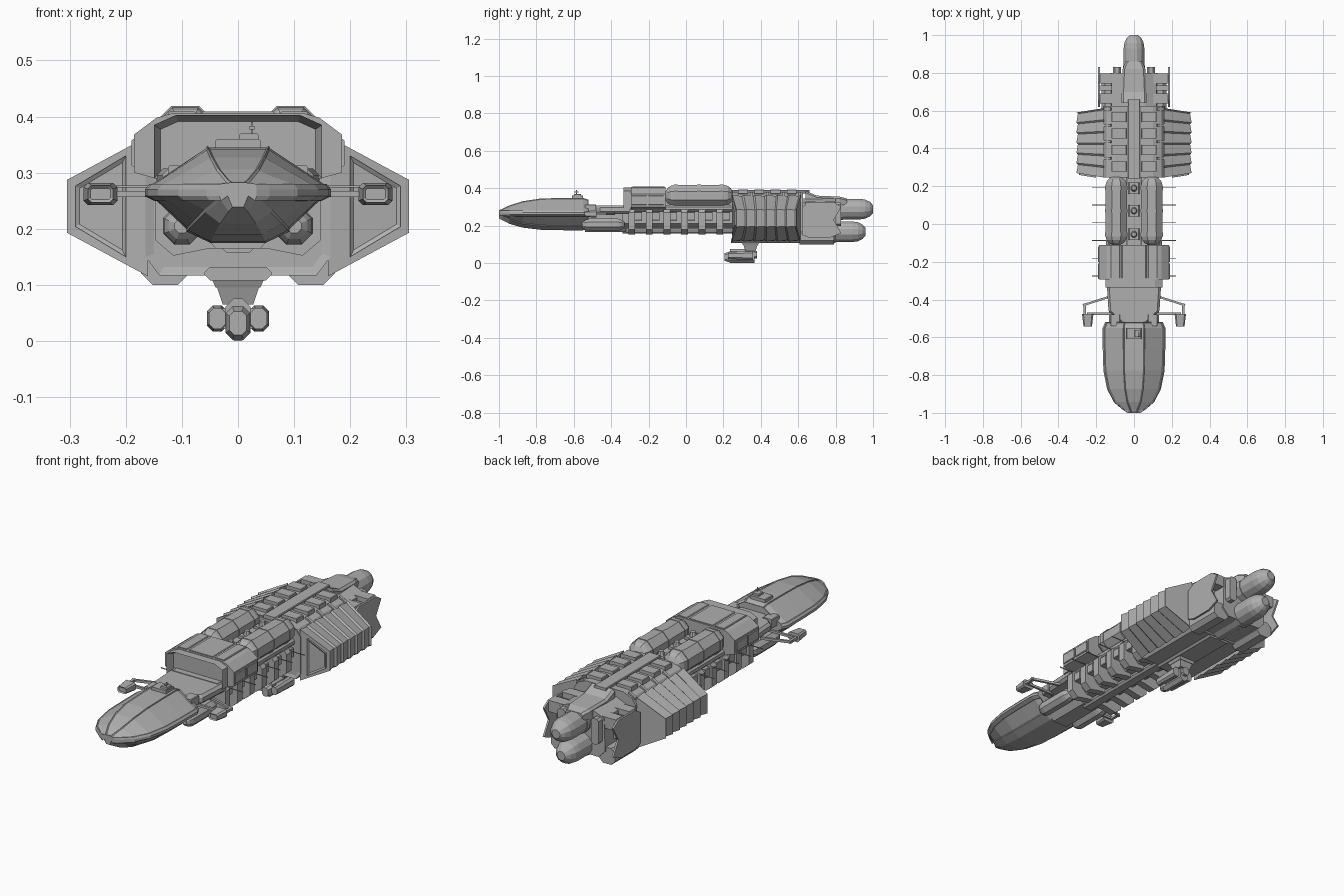
import bpy, bmesh
from math import cos, sin, pi
from mathutils import Vector

cube = bpy.data.objects.get("Cube")
if cube:
    bpy.data.objects.remove(cube)

grey = bpy.data.materials.new("hull grey")
grey.use_nodes = True
GREY = (.43, .43, .43, 1)
grey.diffuse_color = GREY
grey.node_tree.nodes["Principled BSDF"].inputs["Base Color"].default_value = GREY


def loft(name, rings, panels=(), sunk_front=False, rim=.005, depth=.005, mirrored=False):
    """Skin closed rings; chosen columns and the front cap can be sunk as panels."""
    bm = bmesh.new()
    rows = [[bm.verts.new(point) for point in ring] for ring in rings]
    count = len(rows[0])
    columns = [[] for _ in range(count)]
    for row, following in zip(rows, rows[1:]):
        for j in range(count):
            k = (j + 1) % count
            columns[j].append(bm.faces.new((row[j], row[k], following[k], following[j])))
    front = bm.faces.new(rows[0])
    bm.faces.new(rows[-1])
    bmesh.ops.recalc_face_normals(bm, faces=bm.faces)
    groups = [columns[j] for j in panels] + ([[front]] if sunk_front else [])
    for group in groups:
        bmesh.ops.inset_region(bm, faces=group, thickness=rim, depth=-depth, use_even_offset=True)
    mesh = bpy.data.meshes.new(name)
    bm.to_mesh(mesh)
    bm.free()
    mesh.materials.append(grey)
    ob = bpy.data.objects.new(name, mesh)
    bpy.context.collection.objects.link(ob)
    if mirrored:
        ob.modifiers.new("mirror", 'MIRROR')
    return ob


def symmetric(y, points):
    """Ring across the ship from the (x, z) points of its left half."""
    return [(x, y, z) for x, z in points] + [(-x, y, z) for x, z in reversed(points)]


def hull(name, points, start, end, **options):
    return loft(name, [symmetric(start, points), symmetric(end, points)], **options)


def chamfered(x, y, z, width, height, cut):
    """Upright rectangle at y with its corners cut."""
    a, b = width / 2, height / 2
    corners = ((a - cut, b), (a, b - cut), (a, cut - b), (a - cut, -b))
    return [(x + u, y, z + v) for u, v in corners] + [(x - u, y, z + v) for u, v in reversed(corners)]


def box(name, center, size, cut=.003, nose=1, **options):
    """Chamfered block along y; nose scales its front end."""
    x, y, z = center
    width, length, height = size
    front = chamfered(x, y - length / 2, z, width * nose, height * nose, cut * nose)
    back = chamfered(x, y + length / 2, z, width, height, cut)
    return loft(name, [front, back], **options)


def capsule(name, x, z, start, end, radius, sides=8, rounding=.045, **options):
    """Tank along y with rounded ends."""
    steps = [i * pi / 8 for i in range(4)]
    dome = [(rounding * (1 - sin(a) / sin(steps[-1])), radius * cos(a)) for a in steps]
    stations = [(start + d, r) for d, r in reversed(dome)] + [(end - d, r) for d, r in dome]
    angles = [(i + .5) * 2 * pi / sides for i in range(sides)]
    return loft(name, [[(x + r * cos(a), y, z + r * sin(a)) for a in angles] for y, r in stations], **options)


def rod(name, start, end, radius, tip=1, sides=4, **options):
    """Straight bar between two points; tip scales its far end."""
    start, end = Vector(start), Vector(end)
    turn = (end - start).to_track_quat('Z', 'Y')
    angles = [(i + .5) * 2 * pi / sides for i in range(sides)]
    ring = [turn @ Vector((cos(a), sin(a), 0)) * radius for a in angles]
    return loft(name, [[start + v for v in ring], [end + v * tip for v in ring]], **options)


# Command head: a rounded wedge with sunk panels
def head_ring(y, scale=1):
    reach = min((y + 1) / .35, 1)
    full = scale * max((1 - (1 - reach) ** 3) ** .5, .2)
    width, top, low = .166 * full, .28 + .068 * full ** 2, .245 - .07 * full ** 1.5
    return symmetric(y, [(width / 3, top), (width * .95, .28), (width, .27), (width, .258),
                         (width * .9, .25), (width * .55, low + .02), (width * .3, low)])


stations = [.35 * (i / 5) ** 2 - 1 for i in range(6)] + [-.55]
loft("command_head", [head_ring(y) for y in stations] + [head_ring(-.52, .92)],
     panels=(0, 12, 13, 4, 8), rim=.004, depth=.003)
box("sensor_base", (0, -.58, .35), (.08, .06, .02))
box("sensor_block", (.02, -.58, .36), (.035, .035, .02))
rod("antenna", (.025, -.585, .36), (.025, -.585, .39), .003)
box("antenna_tip", (.025, -.585, .38), (.01, .02, .006), cut=.001)

# Neck with its deck and lower pods
loft("neck_deck", [chamfered(0, y, .285, width, .045, .012) for y, width in ((-.53, .12), (-.46, .27), (-.3, .29))])
hull("neck_core", [(.07, .27), (.07, .2), (.04, .165)], -.54, -.32)
capsule("neck_pods", .1, .205, -.555, -.33, .036, mirrored=True)
box("neck_struts", (.1, -.51, .29), (.05, .06, .045), mirrored=True)

# Outrigger arms and their pods
rod("rear_arms", (.13, -.385, .262), (.27, -.43, .262), .008, mirrored=True)
rod("front_arms", (.1, -.475, .262), (.25, -.475, .262), .008, mirrored=True)
rod("arm_tips", (.26, -.42, .262), (.26, -.49, .262), .009, mirrored=True)
box("outrigger_pods", (.245, -.51, .262), (.06, .065, .04), cut=.008, nose=.75, sunk_front=True, mirrored=True)

# Forward hangar block with a narrower hood framing its opening
hull("hangar_block", [(.12, .405), (.145, .398), (.185, .368), (.185, .3), (.13, .285)], -.295, -.11)
hull("hangar_hood", [(.11, .403), (.15, .385), (.15, .29)], -.335, -.29, sunk_front=True, rim=.012, depth=.035)
box("hangar_roof_center", (0, -.2, .4), (.13, .17, .018))
box("hangar_roof_panels", (.1, -.2, .4), (.05, .17, .018), mirrored=True)
for y in (-.25, -.16):
    box("hangar_side_panels", (.183, y, .335), (.014, .08, .05), mirrored=True)

# Spine with ribs, brackets and needles
hull("spine_core", [(.09, .3), (.09, .21), (.06, .185)], -.34, .26)
box("spine_deck", (0, -.04, .293), (.26, .58, .035), cut=.01)
box("keel_beam", (0, -.04, .172), (.06, .6, .03), cut=.01)
for i in range(6):
    y = -.29 + .094 * i
    hull("spine_rib", [(.135, .285), (.148, .27), (.148, .18), (.115, .152), (.05, .165)], y - .018, y + .018)
    box("rib_brackets", (.11, y + .035, .25), (.05, .04, .045), mirrored=True)
    rod("needles", (.13, y + .015, .275), (.222, y + .015, .275), .0025, mirrored=True)

# Twin tanks with bands, and the domes between them
capsule("tanks", .094, .36, -.11, .25, .061, mirrored=True)
for y in (-.055, .07, .19):
    rod("tank_bands", (.094, y - .01, .36), (.094, y + .01, .36), .064, sides=8, mirrored=True)
    box("dome_plinth", (0, y, .355), (.056, .06, .02))
    rod("walkway_dome", (0, y, .36), (0, y, .385), .02, tip=.6, sides=8)
box("tank_walkway", (0, .075, .325), (.08, .37, .054))

# Rear hull with roof hatches
hull("rear_hull", [(.1, .378), (.145, .36), (.165, .33), (.165, .15), (.14, .117)],
     .245, .625, sunk_front=True, rim=.015)
box("roof_spine", (0, .45, .38), (.064, .42, .018))
box("belly_plate", (0, .43, .12), (.12, .38, .024), cut=.01)
for i in range(4):
    y = .305 + .087 * i
    box("roof_hatches", (.08, y, .38), (.08, .052, .025), mirrored=True)
    rod("roof_ribs", (.12, y + .043, .373), (.155, y + .043, .352), .01, mirrored=True)


# Louvred side wings: slats shrink towards the back, then step out again
def wing_ring(inner, outer, start, span, margin=0):
    ring = []
    for x, side in ((inner, 1), (outer, 1), (outer, -1), (inner, -1)):
        height = min(.047 + .6 * (.305 - x), .125) - margin
        sweep = .16 * (x - .15)
        ring.append((x, start + sweep + span * (.37 - 2 * sweep), .24 + side * height))
    return ring


SLATS = 6
slat_rings = []
for i in range(SLATS):
    for part, shrink in ((0, 0), (.85, .008)):
        slat_rings.append(wing_ring(.16, .305 - shrink, .245, (i + part) / SLATS, shrink))
loft("louvred_wings", slat_rings + [wing_ring(.16, .305, .245, 1)], mirrored=True)
loft("wing_front_panels", [wing_ring(.2, .29, y, 0, .02) for y in (.237, .26)],
     sunk_front=True, rim=.007, mirrored=True)

# Stacked engines, cowl and block
hull("engine_block", [(.06, .345), (.12, .32), (.125, .16), (.09, .125)], .61, .8)
loft("engine_cowl", [chamfered(0, y, top - .04, width, .08, .01)
                     for y, top, width in ((.64, .385, .13), (.7, .36, .13), (.82, .355, .12), (.86, .345, .09))])
for name, z, end in (("upper_engine", .288, 1), ("lower_engine", .167, .96)):
    capsule(name, 0, z, end - .4, end, .057, sides=12, rounding=.07)
    rod(name + "_collar", (0, end - .18, z), (0, end - .16, z), .061, sides=12)

# Fin plates with a scalloped rear edge, and their mounts
edge = [(.81 + .02 * cos(i * pi / 2), .3 - .035 * i) for i in range(5)]
fin = [(.62, .15), (.62, .3), (.66, .325), (.79, .325)] + edge + [(.77, .135), (.66, .135)]
loft("fin_plates", [[(x, y, z) for y, z in fin] for x in (.181, .19)], mirrored=True)
for y in (.665, .77):
    box("fin_mounts", (.12, y, .3), (.124, .054, .055), mirrored=True)
box("fin_crossbars", (.12, .72, .255), (.124, .025, .11), mirrored=True)
box("exhaust_bumps", (.09, .8, .26), (.04, .06, .125), cut=.01, mirrored=True)
box("lower_skids", (.13, .7, .14), (.085, .185, .08), cut=.02, mirrored=True)

# Belly turret
rod("turret_mount", (0, .345, .125), (0, .345, .095), .075, tip=.75)
rod("turret_neck", (0, .345, .1), (0, .345, .065), .055, tip=.7)
box("turret_body", (0, .3, .038), (.044, .13, .076), cut=.015)
box("turret_nose", (0, .222, .032), (.044, .03, .06), cut=.012, nose=.7)
box("turret_tail", (0, .37, .045), (.036, .02, .04), cut=.01)
box("turret_crossbar", (0, .3, .04), (.1, .09, .036), cut=.008)
box("turret_pods", (.037, .29, .04), (.036, .13, .046), cut=.01, nose=.8, mirrored=True)
